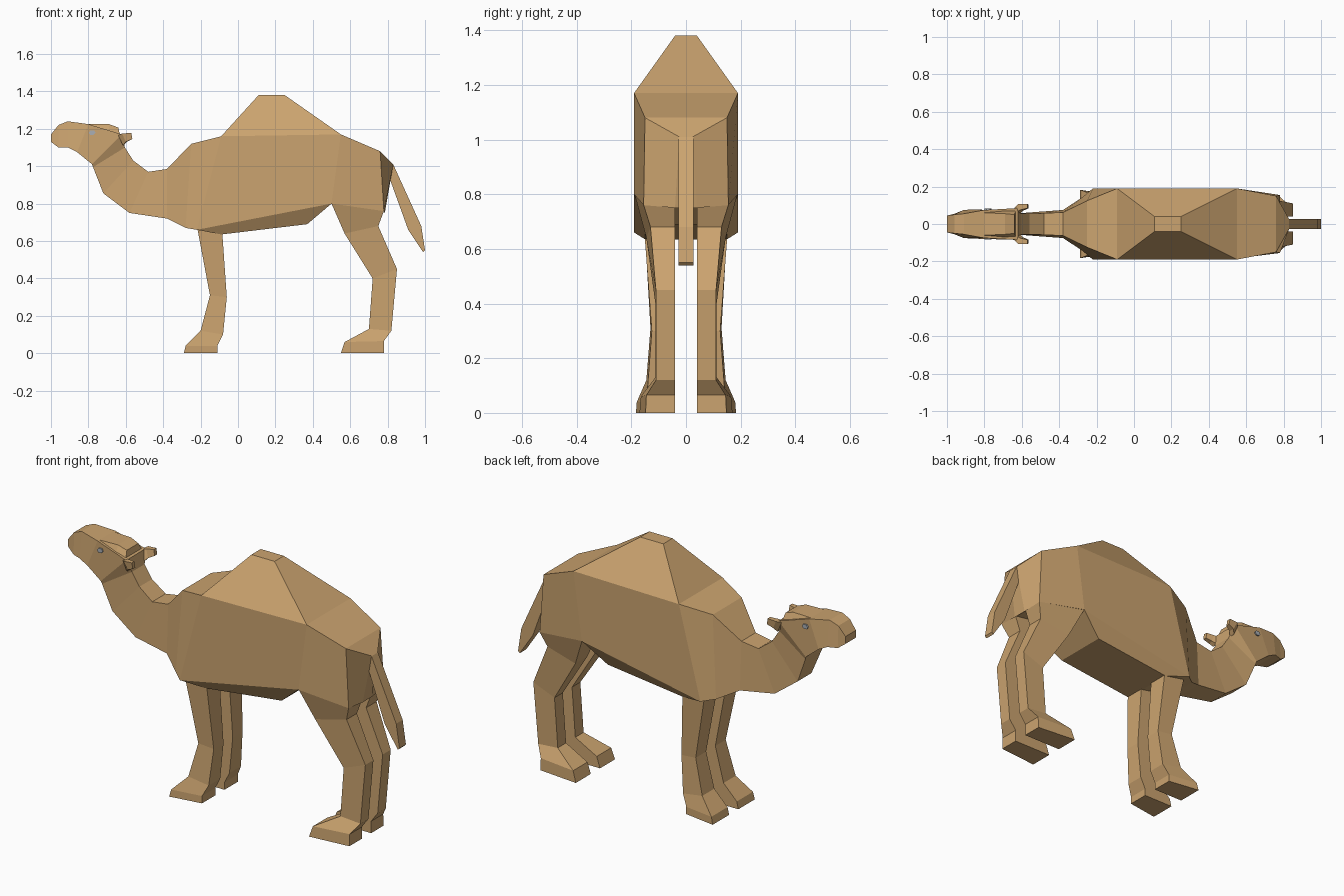
import bpy, bmesh
from mathutils import Vector


def material(name, color):
    m = bpy.data.materials.new(name)
    m.diffuse_color = color
    return m


TAN = material("tan_hide", (0.60, 0.37, 0.16, 1))
GREY = material("eye_grey", (0.40, 0.43, 0.46, 1))


def loft(name, rings, mat=TAN, mirror=False, cap_start=True):
    """Skin a row of equal-sized point rings into a flat-shaded solid."""
    bm = bmesh.new()
    loops = [[bm.verts.new(p) for p in r] for r in rings]
    n = len(loops[0])
    for a, b in zip(loops, loops[1:]):
        for i in range(n):
            j = (i + 1) % n
            bm.faces.new((a[i], a[j], b[j], b[i]))
    if cap_start:
        bm.faces.new(loops[0])
    bm.faces.new(loops[-1])
    bmesh.ops.recalc_face_normals(bm, faces=bm.faces)
    me = bpy.data.meshes.new(name)
    bm.to_mesh(me)
    bm.free()
    ob = bpy.data.objects.new(name, me)
    bpy.context.collection.objects.link(ob)
    me.materials.append(mat)
    if mirror:
        mod = ob.modifiers.new("mirror", 'MIRROR')
        mod.use_axis = (False, True, False)
    return ob


def section(xt, zt, wt, xb, zb, wb):
    """Symmetric ring: upper pair and lower pair of points."""
    return [(xt, -wt, zt), (xt, wt, zt), (xb, wb, zb), (xb, -wb, zb)]


def leg_ring(xf, zf, wf, xb, zb, wb, inner=0.04):
    """Ring on one side: front pair and back pair of points."""
    return [(xf, inner, zf), (xf, wf, zf), (xb, wb, zb), (xb, inner, zb)]


# Head, neck and trunk as one skin from muzzle to rump
loft("body", [section(*s) for s in (
    (-1.00, 1.17, .045, -1.00, 1.13, .045),
    (-0.96, 1.22, .050, -0.96, 1.10, .055),
    (-0.91, 1.24, .055, -0.91, 1.10, .075),
    (-0.80, 1.225, .075, -0.86, 1.075, .078),
    (-0.62, 1.17, .085, -0.78, 1.01, .075),
    (-0.605, 1.10, .055, -0.775, 0.995, .072),
    (-0.56, 1.03, .055, -0.72, 0.855, .060),
    (-0.48, 0.97, .058, -0.58, 0.75, .060),
    (-0.38, 0.985, .062, -0.38, 0.72, .075),
    (-0.25, 1.12, .125, -0.28, 0.67, .140),
    (-0.09, 1.16, .190, -0.22, 0.66, .190),
    (0.55, 1.17, .190, 0.50, 0.80, .190),
    (0.76, 1.08, .150, 0.78, 0.76, .155),
    (0.83, 1.01, .025, 0.785, 0.75, .040))])

# Crown of the head
loft("crown", [section(*s) for s in (
    (-0.80, 1.225, .060, -0.80, 1.20, .070),
    (-0.69, 1.225, .055, -0.69, 1.18, .075),
    (-0.64, 1.207, .050, -0.63, 1.16, .075))])

# Hump and belly
loft("hump", [
    [(-.09, -.19, 1.16), (-.09, .19, 1.16), (.55, .19, 1.17), (.55, -.19, 1.17)],
    [(.11, -.04, 1.38), (.11, .04, 1.38), (.25, .04, 1.38), (.25, -.04, 1.38)]],
    cap_start=False)
loft("belly", [
    [(-.22, -.19, .66), (-.22, .19, .66), (.50, .19, .80), (.50, -.19, .80)],
    [(-.09, -.15, .635), (-.09, .15, .635), (.37, .15, .69), (.37, -.15, .69)]],
    cap_start=False)

# Legs, mirrored across the body
loft("front_legs", [leg_ring(*s) for s in (
    (-0.22, 0.69, .150, -0.085, 0.69, .150),
    (-0.215, 0.655, .150, -0.083, 0.63, .150),
    (-0.15, 0.31, .130, -0.06, 0.30, .125),
    (-0.20, 0.12, .145, -0.08, 0.10, .140),
    (-0.28, 0.04, .180, -0.11, 0.04, .155),
    (-0.29, 0.00, .183, -0.11, 0.00, .155))], mirror=True)
loft("hind_legs", [leg_ring(*s) for s in (
    (0.50, 0.80, .188, 0.78, 0.76, .155),
    (0.57, 0.64, .145, 0.75, 0.68, .130),
    (0.72, 0.40, .112, 0.85, 0.45, .110),
    (0.70, 0.13, .112, 0.82, 0.12, .110),
    (0.57, 0.06, .165, 0.78, 0.065, .145),
    (0.55, 0.00, .170, 0.78, 0.00, .148))], mirror=True)

# Tail
loft("tail", [section(*s) for s in (
    (0.83, 1.01, .028, 0.805, 0.95, .028),
    (0.98, 0.68, .028, 0.91, 0.66, .028),
    (1.00, 0.55, .028, 0.99, 0.54, .028))])

# Ears
loft("ears", [
    [(-.64, .06, 1.165), (-.64, .085, 1.165), (-.615, .085, 1.11), (-.615, .05, 1.11)],
    [(-.61, .075, 1.175), (-.62, .107, 1.175), (-.60, .10, 1.13), (-.595, .07, 1.13)],
    [(-.57, .085, 1.178), (-.57, .107, 1.178), (-.565, .105, 1.145), (-.565, .083, 1.145)]],
    mirror=True)

# Eyes: small flat hexagonal studs on the sides of the head
hexagon = [(-.018, 0), (-.008, .012), (.010, .012), (.018, 0), (.008, -.012), (-.010, -.012)]
loft("eyes", [[(-.78 + x, y, 1.18 + z) for x, z in hexagon] for y in (.06, .084)],
     mat=GREY, mirror=True)
